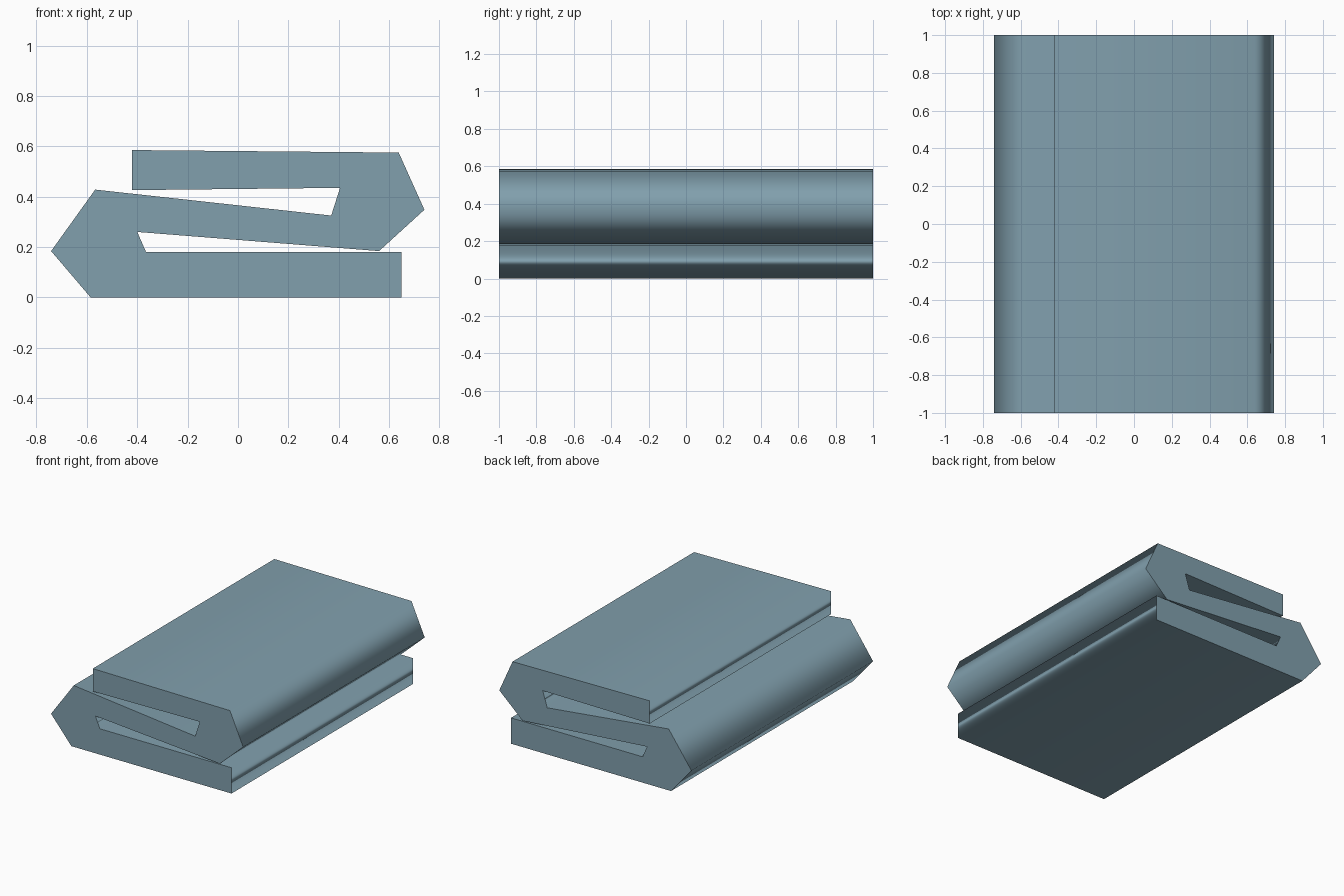
import bpy, bmesh

if "Cube" in bpy.data.objects:
    bpy.data.objects.remove(bpy.data.objects["Cube"])

# Soft blue cloth
cloth = bpy.data.materials.new("blue_cloth")
cloth.diffuse_color = (0.22, 0.35, 0.42, 1.0)
cloth.use_nodes = True
cloth.node_tree.nodes["Principled BSDF"].inputs["Base Color"].default_value = cloth.diffuse_color

# Z-fold cross-section (x, z), counter-clockwise from the lower right corner
profile = [
    (0.65, 0.0), (0.65, 0.18), (-0.365, 0.18), (-0.40, 0.26),      # bottom layer, inner fold
    (0.56, 0.184), (0.74, 0.348), (0.638, 0.575),                  # right fold
    (-0.42, 0.585), (-0.42, 0.426), (0.405, 0.435),                # top layer
    (0.37, 0.325), (-0.567, 0.428), (-0.742, 0.184), (-0.585, 0),  # middle layer, left fold
]

# Extrude the cross-section along the length
bm = bmesh.new()
front = bm.faces.new([bm.verts.new((x, -1, z)) for x, z in profile])
result = bmesh.ops.extrude_face_region(bm, geom=[front], use_keep_orig=True)
for v in result["geom"]:
    if isinstance(v, bmesh.types.BMVert):
        v.co.y = 1
bmesh.ops.recalc_face_normals(bm, faces=bm.faces[:])

# Smooth wrap-around sides, flat ends with sharp rims
for f in bm.faces:
    is_cap = len(f.verts) > 4
    f.smooth = not is_cap
    if is_cap:
        for e in f.edges:
            e.smooth = False

mesh = bpy.data.meshes.new("folded_towel")
bm.to_mesh(mesh)
bm.free()
mesh.materials.append(cloth)
towel = bpy.data.objects.new("folded_towel", mesh)
bpy.context.collection.objects.link(towel)

# Large faces stay flat, the folds shade softly
weighted = towel.modifiers.new("soft_folds", 'WEIGHTED_NORMAL')
weighted.keep_sharp = True
